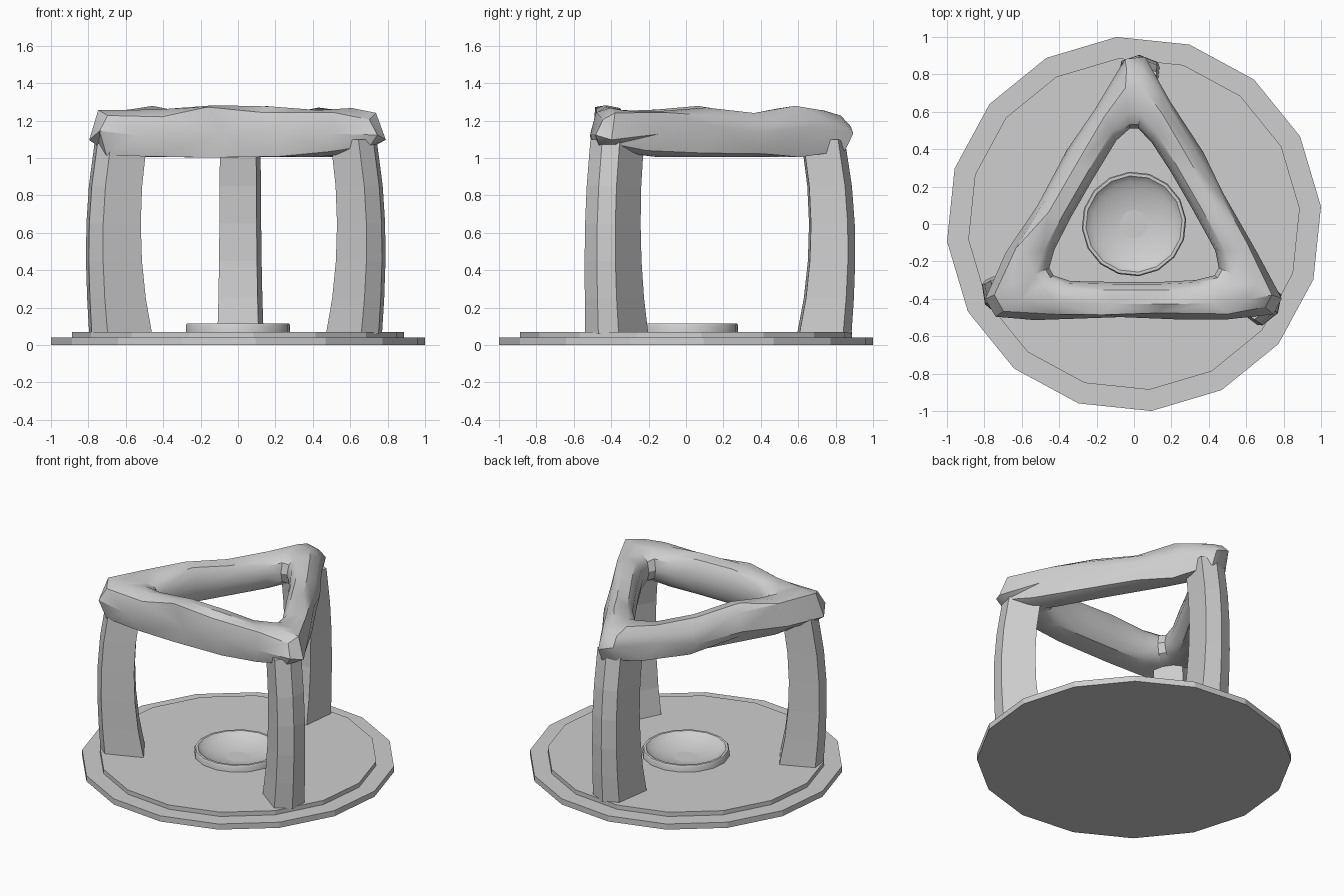
import bpy, bmesh, math, random
from mathutils import Matrix, Vector

cube = bpy.data.objects.get("Cube")
if cube:
    bpy.data.objects.remove(cube, do_unlink=True)

rng = random.Random(7)
GREY = (0.62, 0.62, 0.62, 1)
stone = bpy.data.materials.new("pale_grey_stone")
stone.use_nodes = True
stone.diffuse_color = GREY
stone.node_tree.nodes["Principled BSDF"].inputs["Base Color"].default_value = GREY


def finish(name, bm, smooth_angle=None):
    bmesh.ops.recalc_face_normals(bm, faces=bm.faces)
    mesh = bpy.data.meshes.new(name)
    bm.to_mesh(mesh)
    bm.free()
    mesh.materials.append(stone)
    obj = bpy.data.objects.new(name, mesh)
    bpy.context.collection.objects.link(obj)
    if smooth_angle:
        bpy.ops.object.select_all(action='DESELECT')
        obj.select_set(True)
        bpy.context.view_layer.objects.active = obj
        bpy.ops.object.shade_smooth_by_angle(angle=math.radians(smooth_angle))
    return obj


def loft(bm, sections, closed=False, caps=False):
    """Skin a row of equal-length point rings."""
    rings = [[bm.verts.new(p) for p in s] for s in sections]
    pairs = list(zip(rings, rings[1:]))
    if closed:
        pairs.append((rings[-1], rings[0]))
    for a, b in pairs:
        n = len(a)
        for i in range(n):
            bm.faces.new((a[i], a[(i + 1) % n], b[(i + 1) % n], b[i]))
    if caps:
        bm.faces.new(rings[0])
        bm.faces.new(rings[-1])


def circle(r, z, sides=16, turn=math.radians(5.3)):
    return [(r * math.cos(turn + math.tau * i / sides),
             r * math.sin(turn + math.tau * i / sides), z) for i in range(sides)]


# Stepped floor
bm = bmesh.new()
loft(bm, [circle(1.004, 0), circle(1.004, 0.04)], caps=True)
finish("floor_slab", bm)

bm = bmesh.new()
loft(bm, [circle(0.26, 0.04), circle(0.89, 0.04), circle(0.89, 0.07), circle(0.26, 0.07)], closed=True)
finish("floor_step", bm)

# Shallow basin with a raised rim
bm = bmesh.new()
profile = [(0.28, 0.05), (0.28, 0.105), (0.274, 0.115), (0.258, 0.115)]
for i in range(1, 7):
    a = i / 6 * math.pi * 0.47
    profile.append((0.258 * math.cos(a), 0.115 - 0.07 * math.sin(a) ** 1.5))
loft(bm, [circle(r, z) for r, z in profile], caps=True)
finish("basin", bm, 35)

# Three bowed five-sided pillars; the section is (outward, sideways)
SECTION = [(-0.123, -0.11), (0.11, -0.137), (0.155, -0.03), (0.117, 0.073), (-0.136, 0.11)]
LEVELS = [(0.06, 0.73, 1), (0.25, 0.755, 0.92), (0.45, 0.77, 0.87),
          (0.65, 0.772, 0.84), (0.85, 0.76, 0.82), (1.1, 0.725, 0.8)]
for name, angle in (("back", 90), ("front_left", -30), ("front_right", 210)):
    bm = bmesh.new()
    loft(bm, [[(out + u * k, t * (0.4 + 0.6 * k), z) for u, t in SECTION]
              for z, out, k in LEVELS], caps=True)
    bm.transform(Matrix.Rotation(math.radians(angle), 4, 'Z'))
    finish(name + "_pillar", bm)

# Rough triangular lintel: chiselled outside, rounded inside
OUTER = [(-0.74, 0.5), (-0.47, 0.515), (-0.14, 0.515), (0.2, 0.515), (0.5, 0.52), (0.745, 0.505)]
INNER = [(-0.43, 0.275), (-0.34, 0.305), (-0.1, 0.31), (0.14, 0.31), (0.33, 0.3), (0.43, 0.275)]
ANGLES = [0, 48, 85, 120, 150, 180, 210, 240, 275, 315]


def full(v):
    return math.copysign(abs(v) ** 0.8, v)


sections = []
for side in range(3):
    turn = Matrix.Rotation(math.tau * side / 3, 3, 'Z')
    for i, (o, n) in enumerate(zip(OUTER, INNER)):
        end = i in (0, 5)
        low = 1.025 if end else 1.005
        high = rng.uniform(1.25, 1.27) if end else rng.uniform(1.235, 1.285)
        ring = []
        for deg in ANGLES:
            a = math.radians(deg)
            f = 0.5 + 0.5 * full(math.cos(a))
            z = (low + high) / 2 + (high - low) / 2 * full(math.sin(a))
            x, d = (n[k] + (o[k] - n[k]) * f for k in (0, 1))
            if deg in (0, 48, 315):
                d -= rng.uniform(0, 0.03)
                z += rng.uniform(-0.045, 0.03)
                x += 0 if end else rng.uniform(-0.07, 0.07)
            ring.append(turn @ Vector((x, -d, z)))
        sections.append(ring)
bm = bmesh.new()
loft(bm, sections, closed=True)
bmesh.ops.triangulate(bm, faces=bm.faces)
finish("lintel_ring", bm, 33)
